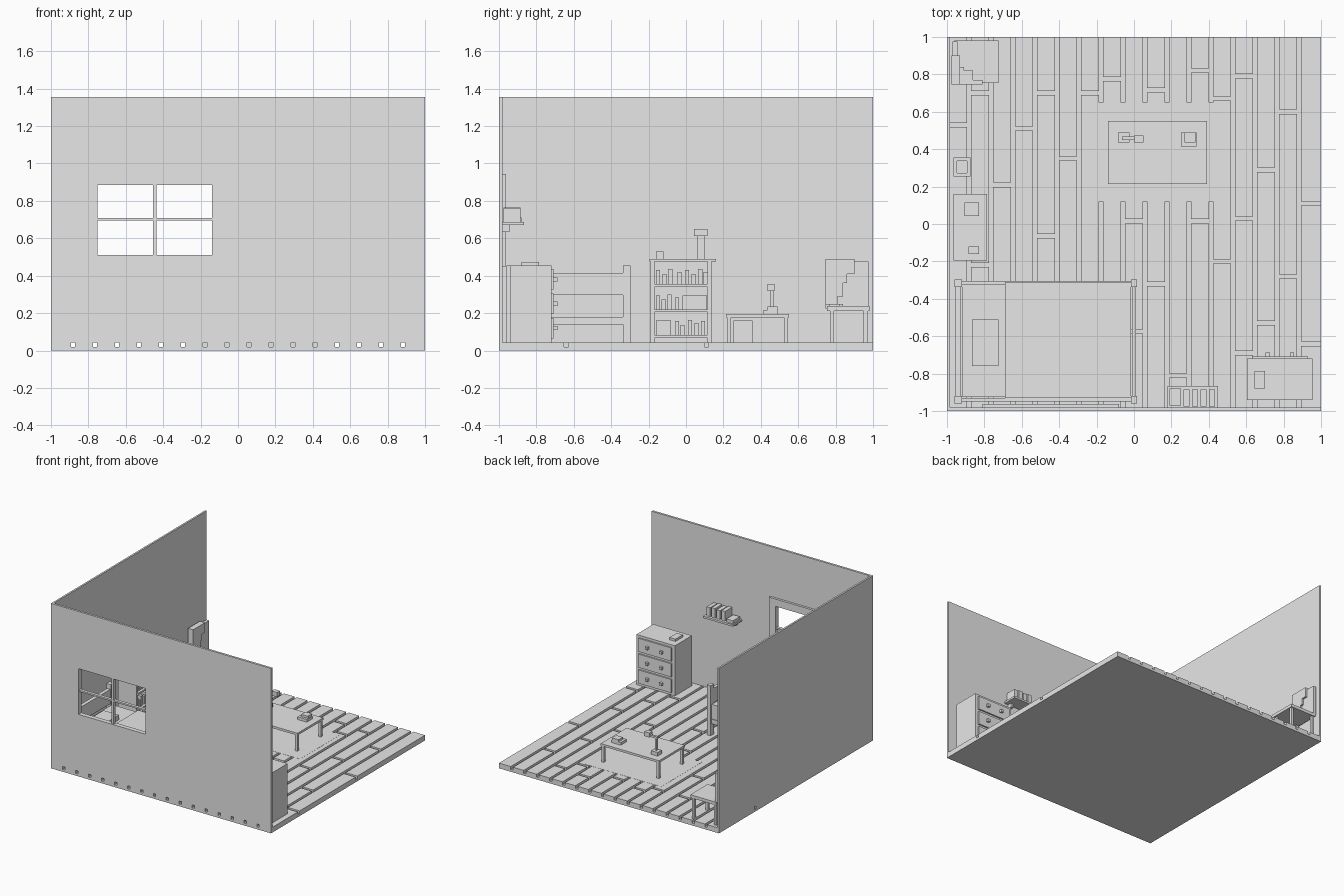
import bpy, bmesh
from mathutils import Vector

grey = bpy.data.materials.new("plain grey")
grey.diffuse_color = (0.8, 0.8, 0.8, 1)


def make(name, boxes):
    """One object made of boxes given as (x0, x1, y0, y1, z0, z1)."""
    bm = bmesh.new()
    for x0, x1, y0, y1, z0, z1 in boxes:
        vs = bmesh.ops.create_cube(bm, size=1)["verts"]
        for v in vs:
            v.co = Vector((x0 + (v.co.x + .5) * (x1 - x0),
                           y0 + (v.co.y + .5) * (y1 - y0),
                           z0 + (v.co.z + .5) * (z1 - z0)))
    me = bpy.data.meshes.new(name)
    bm.to_mesh(me)
    bm.free()
    me.materials.append(grey)
    ob = bpy.data.objects.new(name, me)
    bpy.context.collection.objects.link(ob)
    return ob


F, H = 0.043, 1.355   # floor top, wall top

# floor base, planks with staggered joints
make("floor_base", [(-1, 1, -1, 1, 0, .019)])
joints = [[.53], [.70, -.22], [.21], [.51], [.70, -.065], [.35], [.70], [.775],
          [.015, -.575], [.715, -.32], [-.81], [.82, .015], [.67, -.20],
          [.79, .03, -.69], [.29, -.53], [.60, -.28], [.11, -.64]]
planks, p, g = [], 2 / 17, .011
for i, js in enumerate(joints):
    x0 = -1 + i * p + (g if i else 0)
    x1 = -1 + (i + 1) * p - (g if i < 16 else 0)
    y = -1
    for j in sorted(js):
        planks.append((x0, x1, y, j - g, .019, F))
        y = j + g
    planks.append((x0, x1, y, 1, .019, F))
make("floor_planks", planks)
make("rug", [(-.23, .48, .12, .65, .019, F + .001)])

# walls, the front one with a window opening
wx0, wx1, wz0, wz1 = -.75, -.14, .51, .885
make("left_wall", [(-1, -.985, -1, 1, F, H)])
wall = make("front_wall", [(-1, 1, -1, -.982, F, H)])
cut = make("window_cutter", [(wx0, wx1, -1.1, -.9, wz0, wz1)])
cut.hide_render = True
cut.hide_set(True)
mod = wall.modifiers.new("opening", "BOOLEAN")
mod.object, mod.operation, mod.solver = cut, "DIFFERENCE", "EXACT"
b = .06
make("window_frame", [(wx0 - b, wx0, -.983, -.963, wz0 - b, wz1 + b),
                      (wx1, wx1 + b, -.983, -.963, wz0 - b, wz1 + b),
                      (wx0, wx1, -.983, -.963, wz1, wz1 + b),
                      (wx0, wx1, -.983, -.963, wz0 - b, wz0)])
make("window_bars", [(-.455, -.435, -.995, -.97, wz0, wz1),
                     (wx0, wx1, -.995, -.97, .695, .708)])

# bed: head and foot boards, side rails, bedding
bed = []
for x0, x1 in ((-.96, -.92), (-.017, .017)):
    for y0 in (-.96, -.337):
        bed.append((x0, x1, y0, y0 + .04, F, .455))
    bed.append((x0 + .005, x1 - .005, -.93, -.33, .297, .415))
    bed.append((x0 + .005, x1 - .005, -.93, -.33, .14, .178))
for y0 in (-.95, -.325):
    bed.append((-.93, 0, y0, y0 + .02, .14, .178))
make("bed_frame", bed)
make("mattress", [(-.92, -.017, -.925, -.32, .165, .285)])
make("blanket", [(-.69, -.017, -.93, -.31, .178, .297)])
make("pillow", [(-.865, -.725, -.76, -.51, .285, .325)])

# bookcase with books, on the left wall
make("bookcase", [(-.965, -.955, -.175, .13, .075, .48),
                  (-.965, -.785, -.195, .16, .475, .49)]
     + [(-.96, -.79, y, y + .022, F, .476) for y in (-.19, .115)]
     + [(-.96, -.79, -.17, .12, z, z + .014) for z in (.068, .205, .341)])
books = []
for z, ys in ((.355, (-.16, -.125, -.095, -.045, -.005, .03, .065, .093)),
              (.219, (-.16, -.13, -.10, -.06)),
              (.082, (-.06, -.03, .01, .045, .08))):
    for k, y in enumerate(ys):
        books.append((-.94, -.81, y, y + .022, z, z + (.075, .055, .08, .065)[k % 4]))
books += [(-.94, -.81, -.02, .112, .219, .295), (-.94, -.81, -.16, -.08, .082, .16)]
make("bookcase_books", books)
make("bookcase_lamp", [(-.885, -.845, .06, .10, .49, .615),
                       (-.905, -.83, .042, .115, .613, .65)])
make("cup", [(-.885, -.83, -.16, -.12, .49, .53)])

# waste bin
make("bin", [(-.965, -.875, .255, .355, F, .06)]
     + [(x, x + .018, .255, .355, F, .16) for x in (-.965, -.893)]
     + [(-.95, -.89, y, y + .018, F, .16) for y in (.255, .337)])

# coffee table, lamp and books
make("table", [(-.14, .39, .215, .55, .177, .195)]
     + [(x, x + .02, y, y + .02, F, .18) for x in (-.135, .365) for y in (.22, .525)])
make("table_lamp", [(-.085, -.025, .435, .49, .195, .225),
                    (-.06, -.045, .45, .467, .22, .33),
                    (-.065, .05, .45, .467, .322, .338),
                    (.0, .05, .435, .472, .318, .355)])
make("table_books", [(.25, .335, .415, .49, .195, .217),
                     (.27, .33, .435, .49, .217, .235)])

# chair with draped cloth in the back corner
make("chair", [(-.96, -.725, .755, .98, .212, .237),
               (-.97, -.945, .76, .975, .23, .475)]
     + [(x, x + .022, y, y + .022, F, .22) for x in (-.955, -.755) for y in (.77, .95)])
cloth = [(-.975, -.93, .745, y1, z0, .49)
         for y1, z0 in ((.90, .41), (.86, .36), (.84, .29), (.81, .237))]
cloth += [(-.945, x1, .745, y1, .225, .249) for x1, y1 in ((-.91, .84), (-.86, .82), (-.81, .77))]
make("draped_cloth", cloth)

# dresser with three drawers
make("dresser", [(.605, .955, -.94, -.72, F, .455)])
drawers, knobs = [], []
for z0, z1 in ((.065, .175), (.195, .305), (.325, .435)):
    drawers.append((.63, .93, -.725, -.708, z0, z1))
    for x in (.715, .845):
        zm = (z0 + z1) / 2
        knobs.append((x - .011, x + .011, -.71, -.688, zm - .011, zm + .011))
make("drawer_fronts", drawers)
make("drawer_knobs", knobs)
make("dresser_book", [(.645, .70, -.88, -.785, .455, .474)])

# wall shelf with books
make("wall_shelf", [(.18, .45, -.985, -.865, .67, .686)]
     + [(x, x + .02, -.985, -.945, .635, .672) for x in (.215, .395)])
make("shelf_books", [(x, x + .033, -.975, -.885, .686, .765 - .006 * (i % 2))
                     for i, x in enumerate((.265, .31, .355, .40))]
     + [(.19, .25, -.97, -.88, .686, .71)])
